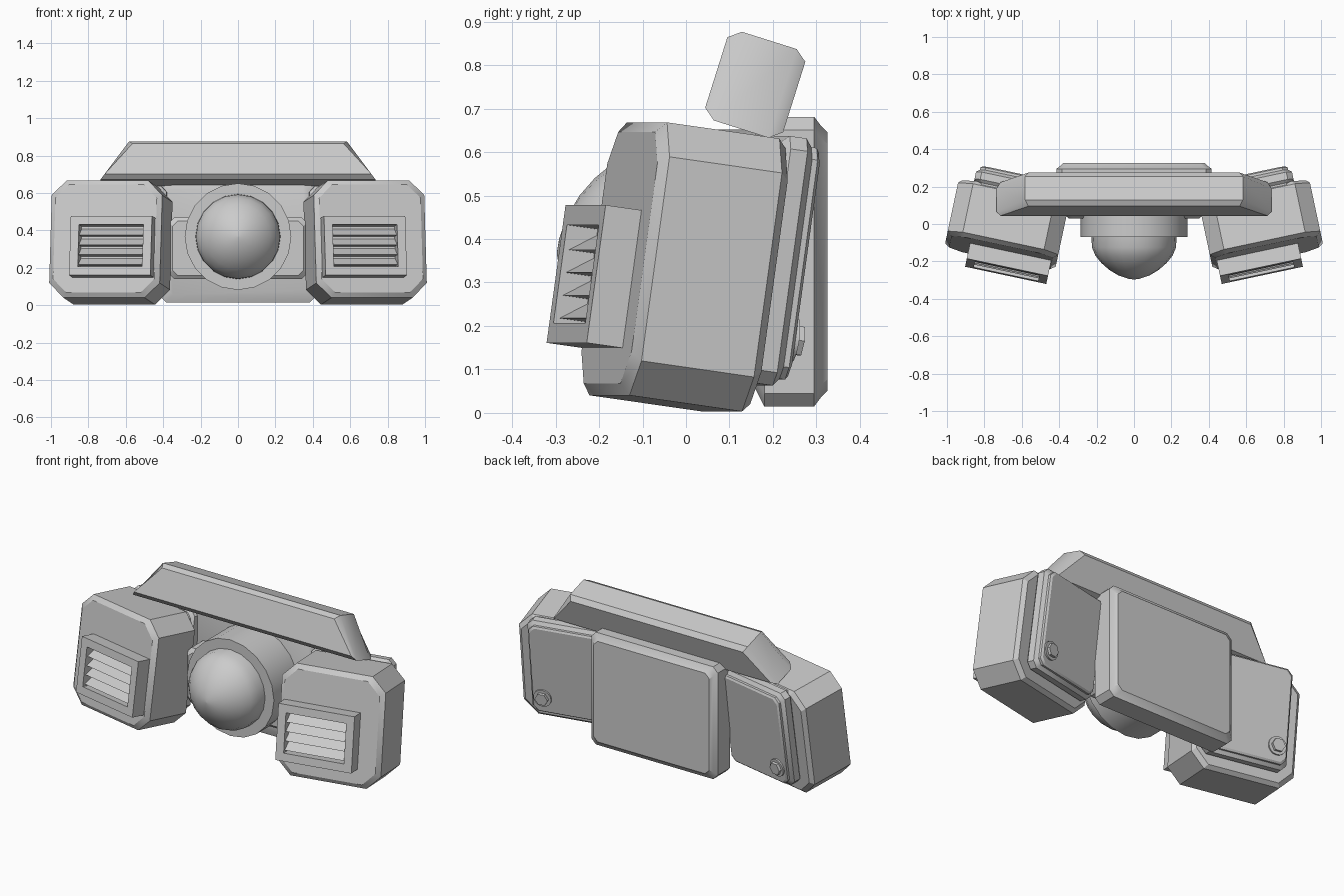
import bpy, bmesh, math
from mathutils import Matrix, Vector

cube = bpy.data.objects.get("Cube")
if cube:
    bpy.data.objects.remove(cube, do_unlink=True)

grey = bpy.data.materials.new("plain grey")
grey.use_nodes = True
COLOUR = (0.6, 0.6, 0.6, 1)
grey.diffuse_color = COLOUR
grey.node_tree.nodes["Principled BSDF"].inputs["Base Color"].default_value = COLOUR


def box_outline(hw, hh, cut):
    """Rectangle in x, z with its corners cut off."""
    pts = []
    for sx, sz in ((1, 1), (-1, 1), (-1, -1), (1, -1)):
        a = (sx * hw, sz * (hh - cut))
        b = (sx * (hw - cut), sz * hh)
        pts += [a, b] if sx == sz else [b, a]
    return pts


def circle_outline(r, sides):
    return [(r * math.cos(math.tau * i / sides), r * math.sin(math.tau * i / sides))
            for i in range(sides)]


def loft(name, outline, sections, matrix=Matrix(), angle=30):
    """Skin an x, z outline through (y, inset) sections and cap the ends."""
    hw = max(p[0] for p in outline)
    hh = max(p[1] for p in outline)
    bm = bmesh.new()
    rings = []
    for y, inset in sections:
        kx, kz = (hw - inset) / hw, (hh - inset) / hh
        rings.append([bm.verts.new((x * kx, y, z * kz)) for x, z in outline])
    n = len(outline)
    for a, b in zip(rings, rings[1:]):
        for i in range(n):
            j = (i + 1) % n
            bm.faces.new((a[i], a[j], b[j], b[i]))
    bm.faces.new(rings[0])
    bm.faces.new(rings[-1])
    bm.transform(matrix)
    bmesh.ops.recalc_face_normals(bm, faces=bm.faces)
    mesh = bpy.data.meshes.new(name)
    bm.to_mesh(mesh)
    bm.free()
    mesh.materials.append(grey)
    ob = bpy.data.objects.new(name, mesh)
    bpy.context.collection.objects.link(ob)
    bpy.ops.object.select_all(action='DESELECT')
    ob.select_set(True)
    bpy.context.view_layer.objects.active = ob
    bpy.ops.object.shade_smooth_by_angle(angle=math.radians(angle))
    return ob


def at(x, y, z):
    return Matrix.Translation((x, y, z))


# Central back plate and the block that joins it to the lens
loft("back_plate", box_outline(0.415, 0.333, 0.03),
     [(0.16, 0.04), (0.18, 0), (0.295, 0), (0.31, 0.02), (0.325, 0.035)], at(0, 0, 0.348))
loft("centre_block", box_outline(0.37, 0.165, 0.03),
     [(0.03, 0.02), (0.05, 0), (0.2, 0)], at(0, 0, 0.305))

# Lens ring and dome
loft("lens_ring", circle_outline(0.285, 20), [(-0.07, 0), (0.18, 0)], at(0, 0, 0.367))
loft("lens_dome", circle_outline(0.228, 20),
     [(-0.05, 0), (-0.125, 0.003), (-0.17, 0.022), (-0.21, 0.055), (-0.245, 0.095),
      (-0.275, 0.145), (-0.292, 0.195), (-0.297, 0.226)], at(0, 0, 0.367), 40)

# Sloping top bar with slanted ends
bar = [(0.735, -0.107), (0.582, 0.107), (-0.582, 0.107), (-0.735, -0.107)]
loft("top_bar", bar, [(-0.1, 0.022), (-0.072, 0), (0.06, 0), (0.088, 0.022)],
     at(0, 0.165, 0.753) @ Matrix.Rotation(math.radians(-17.5), 4, 'X'))

# Side pods, each with a vent, rear cover and bolt
for side, label in ((1, "left"), (-1, "right")):
    pod = (at(side * 0.68, -0.005, 0.336)
           @ Matrix.Rotation(math.radians(side * 12), 4, 'Z')
           @ Matrix.Rotation(math.radians(-8), 4, 'X')
           @ Matrix.Diagonal((side, 1, 1, 1)))

    loft(label + "_pod", box_outline(0.302, 0.317, 0.08),
         [(-0.153, 0.025), (-0.132, 0), (0.135, 0), (0.155, 0.02)], pod)

    # Vent housing with a recessed front
    vent = pod @ at(-0.05, 0, -0.05)
    housing = [(0.222, 0.16), (-0.222, 0.16), (-0.222, -0.16), (0.222, -0.16)]
    loft(label + "_vent", housing,
         [(-0.13, 0), (-0.238, 0), (-0.238, 0.046), (-0.165, 0.046)], vent)

    # Wedge slats: run each triangle along x by turning the loft sideways
    turn = Matrix.Rotation(math.radians(90), 4, 'Z')
    wedge = [(-0.062, -0.018), (0, -0.018), (0, 0.025)]
    wedge = [(x + 0.031, z) for x, z in wedge]
    for i in range(4):
        z = -0.083 + i * 0.053
        flip = Matrix.Diagonal((1, -1, 1, 1))
        loft(f"{label}_slat_{i + 1}", [(-x, z2) for x, z2 in wedge],
             [(-0.176, 0), (0.176, 0)], vent @ at(0, -0.194, z) @ flip @ turn)

    # Stepped rear cover
    loft(label + "_rear_cover", box_outline(0.24, 0.287, 0.03),
         [(0.12, 0.015), (0.15, 0.015), (0.165, 0), (0.205, 0), (0.222, 0.018),
          (0.235, 0.018), (0.243, 0.028)], pod @ at(-0.02, 0, 0.04))

    # Bolt: round washer under a six-sided head
    bolt = pod @ at(0.14, 0, -0.135)
    loft(label + "_washer", circle_outline(0.052, 16), [(0.235, 0), (0.252, 0)], bolt)
    loft(label + "_bolt_head", circle_outline(0.038, 6), [(0.245, 0), (0.268, 0)], bolt)
